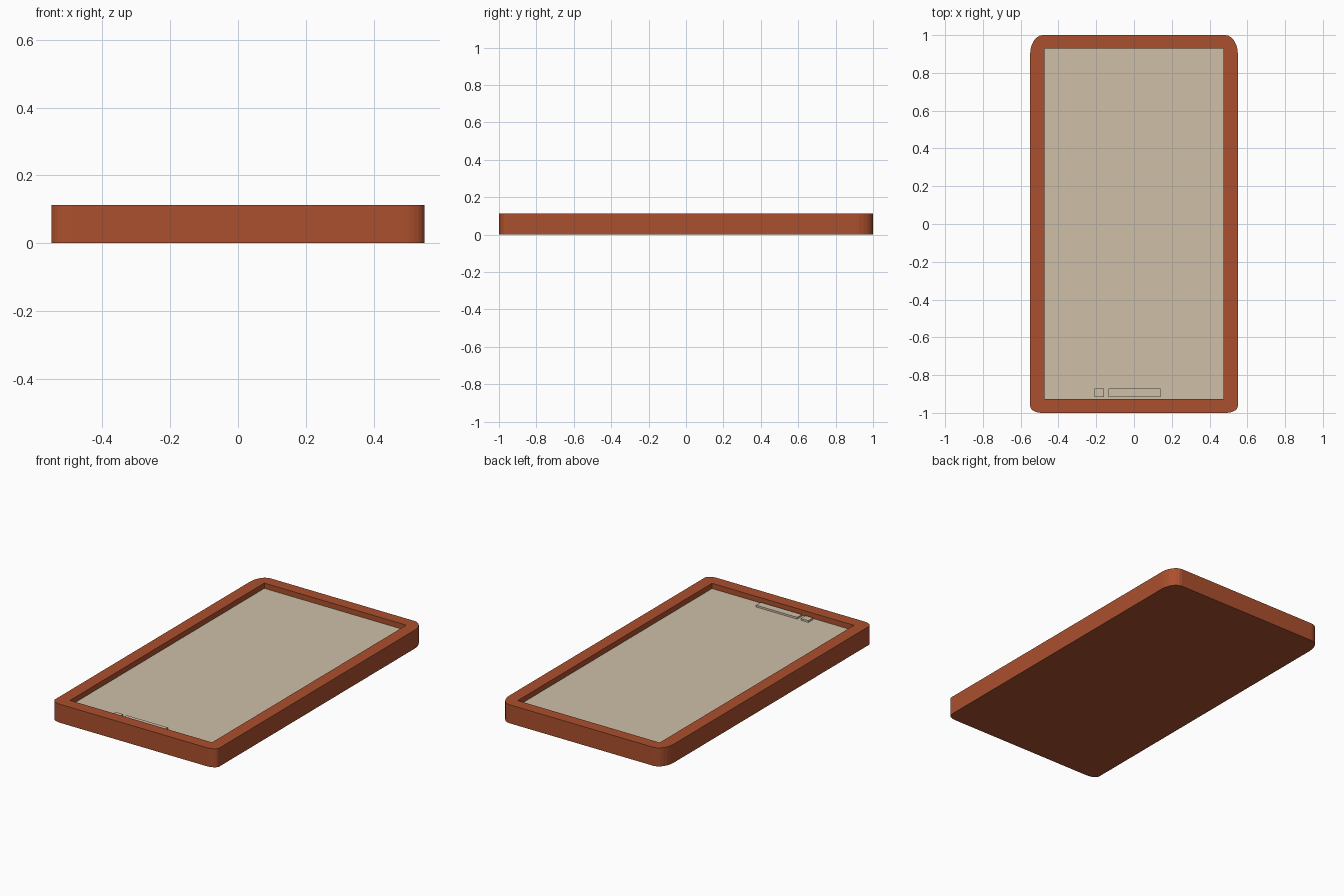
import bpy, bmesh, math

if "Cube" in bpy.data.objects:
    bpy.data.objects.remove(bpy.data.objects["Cube"])

W, L, H = 0.55, 1.0, 0.112           # half width, half length, height
IX, IY0, IY1 = 0.475, -0.927, 0.93   # recess opening
FLOOR, GLASS, SEG = 0.074, 0.08, 6


def material(name, rgb):
    m = bpy.data.materials.new(name)
    m.diffuse_color = (*rgb, 1)
    m.use_nodes = True
    m.node_tree.nodes["Principled BSDF"].inputs["Base Color"].default_value = m.diffuse_color
    return m


rust = material("rust_case", (0.41, 0.080, 0.027))
beige = material("beige_screen", (0.62, 0.53, 0.39))


def finish(bm, name, mat):
    bmesh.ops.recalc_face_normals(bm, faces=bm.faces)
    me = bpy.data.meshes.new(name)
    bm.to_mesh(me)
    bm.free()
    me.materials.append(mat)
    ob = bpy.data.objects.new(name, me)
    bpy.context.collection.objects.link(ob)
    return ob


def box(name, x0, x1, y0, y1, z0, z1, mat):
    bm = bmesh.new()
    bmesh.ops.create_cube(bm, size=1)
    for v in bm.verts:
        v.co = ((x0 + x1) / 2 + v.co.x * (x1 - x0),
                (y0 + y1) / 2 + v.co.y * (y1 - y0),
                (z0 + z1) / 2 + v.co.z * (z1 - z0))
    return finish(bm, name, mat)


# Case: rounded outline with a rectangular recess in the top
# corners: x sign, y sign, x radius, y radius, start angle
corners = [(1, 1, 0.068, 0.10, 0), (-1, 1, 0.068, 0.10, 90),
           (-1, -1, 0.062, 0.036, 180), (1, -1, 0.062, 0.036, 270)]
bm = bmesh.new()
top, bottom, rim, floor = [], [], [], []
for sx, sy, rx, ry, start in corners:
    arc = []
    for i in range(SEG + 1):
        a = math.radians(start + 90 * i / SEG)
        x = sx * (W - rx) + rx * math.cos(a)
        y = sy * (L - ry) + ry * math.sin(a)
        arc.append(bm.verts.new((x, y, H)))
        bottom.append(bm.verts.new((x, y, 0)))
    top.append(arc)
    iy = IY1 if sy > 0 else IY0
    rim.append(bm.verts.new((sx * IX, iy, H)))
    floor.append(bm.verts.new((sx * IX, iy, FLOOR)))
outline = [v for arc in top for v in arc]
n = len(outline)
for i in range(n):                    # outer wall
    j = (i + 1) % n
    bm.faces.new((bottom[i], bottom[j], outline[j], outline[i]))
for k in range(4):                    # rim top and recess wall
    m = (k + 1) % 4
    bm.faces.new([rim[k]] + top[k])
    bm.faces.new((rim[k], top[k][-1], top[m][0], rim[m]))
    bm.faces.new((rim[k], rim[m], floor[m], floor[k]))
bm.faces.new(floor)
bm.faces.new(bottom[::-1])
finish(bm, "case", rust)

# Screen plate filling the recess floor
box("screen", -IX, IX, IY0, IY1, FLOOR, GLASS, beige)

# Small raised bar and square at the front edge of the screen
box("speaker_bar", -0.135, 0.14, -0.915, -0.87, GLASS - 0.003, 0.091, beige)
box("small_button", -0.21, -0.16, -0.915, -0.87, GLASS - 0.003, 0.091, beige)
